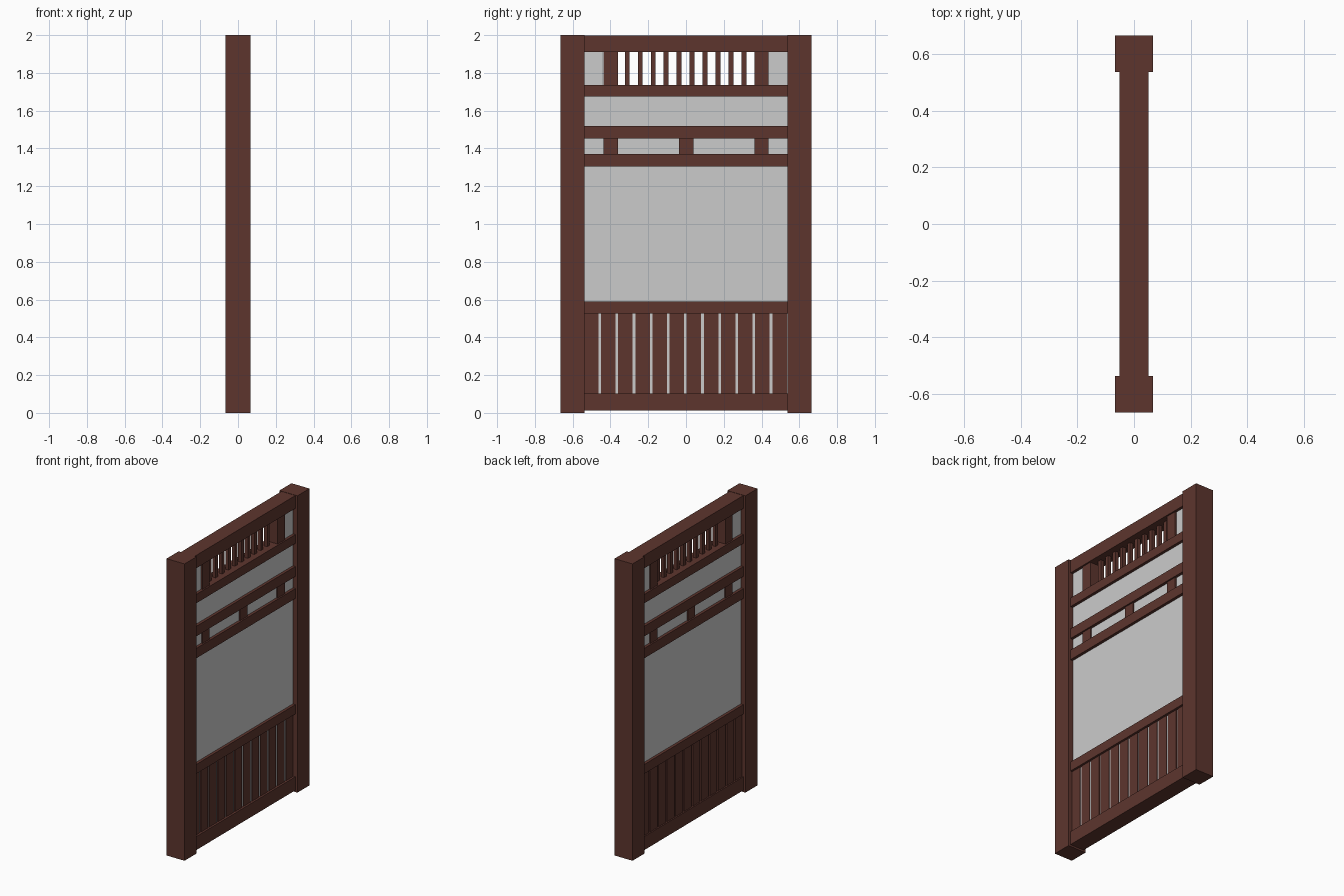
import bpy

if "Cube" in bpy.data.objects:
    bpy.data.objects.remove(bpy.data.objects["Cube"])

wood = bpy.data.materials.new("dark_wood")
wood.diffuse_color = (0.11, 0.036, 0.027, 1)
wood.use_nodes = True
wood.node_tree.nodes["Principled BSDF"].inputs["Base Color"].default_value = wood.diffuse_color


def box(name, x, y, z, mat=wood):
    """Box from (min, max) ranges on each axis."""
    bpy.ops.mesh.primitive_cube_add(size=1, location=[(r[0] + r[1]) / 2 for r in (x, y, z)])
    ob = bpy.context.object
    ob.name = name
    ob.scale = [r[1] - r[0] for r in (x, y, z)]
    bpy.ops.object.transform_apply(location=False, rotation=False, scale=True)
    if mat:
        ob.data.materials.append(mat)
    return ob


INNER = 0.537           # inner face of the posts
SPAN = (-INNER, INNER)

# Side posts
for side, y in (("left", (-0.665, -INNER)), ("right", (INNER, 0.665))):
    box(f"{side}_post", (-0.067, 0.067), y, (0, 2))

# Horizontal rails
rails = {
    "bottom_rail": (0.012, 0.103),
    "lower_panel_rail": (0.526, 0.589),
    "middle_rail_low": (1.304, 1.371),
    "middle_rail_high": (1.452, 1.520),
    "upper_rail": (1.675, 1.735),
    "top_rail": (1.911, 1.998),
}
for name, z in rails.items():
    box(name, (-0.052, 0.052), SPAN, z)

# Grey infill panels
box("main_panel", (-0.033, 0.033), SPAN, (0.09, 1.69), None)
box("top_left_panel", (-0.033, 0.033), (-INNER, -0.443), (1.73, 1.915), None)
box("top_right_panel", (-0.033, 0.033), (0.437, INNER), (1.73, 1.915), None)

# Short blocks between the rails
for y in (-0.399, 0.001, 0.4):
    box("middle_block", (-0.042, 0.042), (y - 0.038, y + 0.038), (1.371, 1.452))
for y in (-0.399, 0.4):
    box("top_block", (-0.042, 0.042), (y - 0.038, y + 0.038), (1.735, 1.911))

# Thin slats of the open top grille
for i in range(10):
    y = -0.311 + i * 0.0687
    box("top_slat", (-0.012, 0.012), (y - 0.013, y + 0.013), (1.735, 1.911))

# Wide boards of the bottom panel, separated by narrow gaps
for i in range(12):
    gap = -0.457 + i * 0.0907
    y0 = max(gap - 0.0907 + 0.007, -INNER)
    y1 = min(gap - 0.007, INNER)
    box("bottom_board", (-0.043, 0.038), (y0, y1), (0.103, 0.526))
